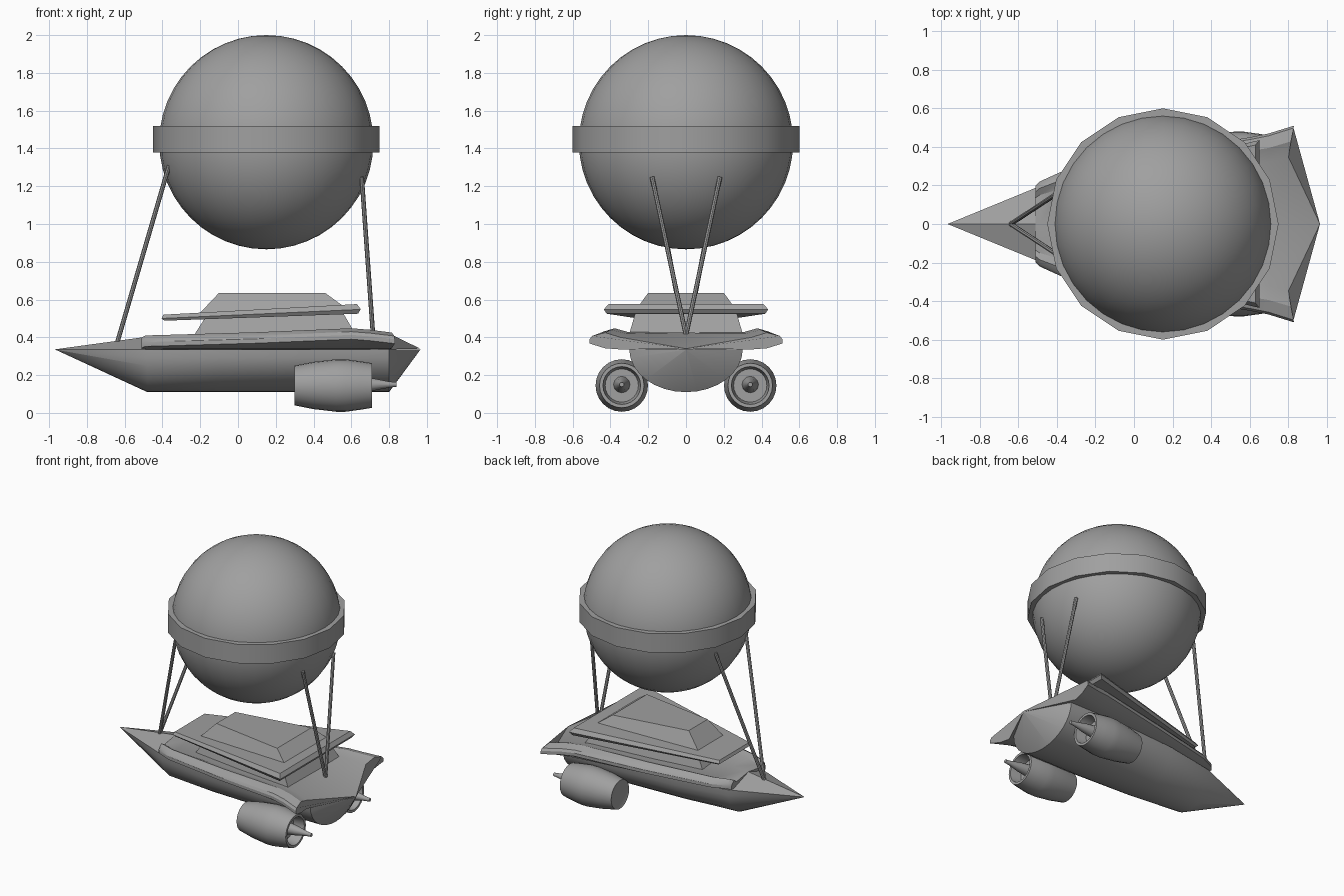
import bpy, bmesh, math
from mathutils import Vector

if "Cube" in bpy.data.objects:
    bpy.data.objects.remove(bpy.data.objects["Cube"])

grey = bpy.data.materials.new("plain grey")
grey.use_nodes = True
grey.diffuse_color = (0.35, 0.35, 0.35, 1)
grey.node_tree.nodes["Principled BSDF"].inputs["Base Color"].default_value = grey.diffuse_color


def finish(name, bm, angle=35):
    bmesh.ops.remove_doubles(bm, verts=bm.verts, dist=0.0005)
    bmesh.ops.recalc_face_normals(bm, faces=bm.faces)
    mesh = bpy.data.meshes.new(name)
    bm.to_mesh(mesh)
    bm.free()
    mesh.materials.append(grey)
    obj = bpy.data.objects.new(name, mesh)
    bpy.context.collection.objects.link(obj)
    bpy.ops.object.select_all(action="DESELECT")
    obj.select_set(True)
    bpy.context.view_layer.objects.active = obj
    bpy.ops.object.shade_smooth_by_angle(angle=math.radians(angle))
    return obj


def loft(name, rings, closed=False, angle=35):
    """Skin a list of equal-length point rings; cap the ends unless closed."""
    bm = bmesh.new()
    rows = [[bm.verts.new(p) for p in ring] for ring in rings]
    n = len(rows[0])
    pairs = list(zip(rows, rows[1:]))
    if closed:
        pairs.append((rows[-1], rows[0]))
    else:
        bm.faces.new(rows[0])
        bm.faces.new(rows[-1])
    for a, b in pairs:
        for i in range(n):
            j = (i + 1) % n
            bm.faces.new((a[i], a[j], b[j], b[i]))
    return finish(name, bm, angle)


def lathe(name, profile, centre, axis, sides, closed=False, angle=35):
    """Turn (radius, distance) pairs about an axis through centre."""
    turn = Vector((0, 0, 1)).rotation_difference(Vector(axis))
    rings = []
    for r, d in profile:
        ring = []
        for i in range(sides):
            a = math.tau * i / sides
            ring.append(Vector(centre) + turn @ Vector((r * math.cos(a), r * math.sin(a), d)))
        rings.append(ring)
    return loft(name, rings, closed, angle)


def rod(name, start, end, radius):
    span = Vector(end) - Vector(start)
    lathe(name, [(radius, 0), (radius, span.length)], start, span.normalized(), 8)


def mirrored(half):
    """Complete a half section, whose first and last points are on the centreline."""
    return half + [(x, -y, z) for x, y, z in reversed(half[1:-1])]


def slab(x0, x1, w0, w1, z0, z1):
    """Four-cornered ring, narrow at the bow and wide at the stern."""
    return [(x0, -w0, z0), (x1, -w1, z1), (x1, w1, z1), (x0, w0, z0)]


# Balloon and its belt
bm = bmesh.new()
bmesh.ops.create_uvsphere(bm, u_segments=32, v_segments=24, radius=0.567)
bmesh.ops.translate(bm, verts=bm.verts, vec=(0.15, 0, 1.433))
finish("balloon", bm)
lathe("balloon_belt", [(0.55, -0.07), (0.6, -0.07), (0.6, 0.07), (0.55, 0.07)],
      (0.15, 0, 1.448), (0, 0, 1), 16, closed=True)

# Hull with an elliptical belly, pointed at both ends
hull = []
for x, w, depth in [(-0.965, 0.001, 0.001), (-0.48, 0.2, 0.225), (-0.1, 0.27, 0.225),
                    (0.35, 0.3, 0.225), (0.8, 0.3, 0.225), (0.965, 0.001, 0.001)]:
    arc = [math.pi * i / 16 for i in range(17)]
    hull.append([(x, w * math.cos(a), 0.335 - depth * math.sin(a)) for a in arc])
loft("hull", hull)


# Foredeck, rising from the bow
def fore(x, w, z):
    return mirrored([(x, 0, z), (x, w, 0.336), (x, 0, 0.334)])


loft("foredeck", [fore(-0.965, 0.001, 0.337), fore(-0.49, 0.195, 0.402)])


# Main deck with side rails flaring into stern wings
def stern_x(y):
    return 0.965 - 0.165 * y / 0.35 if y < 0.35 else 0.8 + 0.03 * (y - 0.35) / 0.16


deck = []
for x, w, mid, top in [(-0.51, 0.2, 0.4, 0.4), (-0.49, 0.22, 0.402, 0.41),
                       (-0.38, 0.27, 0.405, 0.413), (0.1, 0.365, 0.415, 0.427),
                       (0.6, 0.45, 0.425, 0.448), (0.7, 0.47, 0.425, 0.44),
                       (None, 0.51, 0.34, 0.425)]:
    half = [(0, mid), (w * 0.68, top - 0.02 if x else 0.4), (w * 0.84, top),
            (w - 0.012, top - 0.018), (w, top - 0.035), (w, top - 0.058),
            (w * 0.84, 0.342), (w * 0.68, 0.336), (0, 0.334)]
    deck.append(mirrored([(stern_x(y) if x is None else x, y, z) for y, z in half]))
loft("main_deck", deck, angle=30)

# Cabin, overhanging roof and raised roof top
loft("cabin", [slab(-0.24, 0.62, 0.15, 0.3, 0.4, 0.42),
               slab(-0.17, 0.55, 0.12, 0.265, 0.51, 0.54)])
loft("roof_slab", [slab(-0.39, 0.635, 0.175, 0.42, 0.488, 0.525),
                   slab(-0.405, 0.65, 0.185, 0.435, 0.5, 0.548),
                   slab(-0.395, 0.63, 0.175, 0.41, 0.52, 0.576)], angle=20)
loft("roof_top", [slab(-0.21, 0.565, 0.15, 0.255, 0.52, 0.56),
                  slab(-0.1, 0.46, 0.11, 0.2, 0.636, 0.636)])

for side, label in ((-1, "right"), (1, "left")):
    # Engine pods with a hollow exhaust and a spike
    centre = (0, side * 0.34, 0.145)
    lathe(label + "_engine",
          [(0.09, 0.305), (0.105, 0.3), (0.125, 0.4), (0.139, 0.52), (0.139, 0.57),
           (0.128, 0.65), (0.118, 0.71), (0.1, 0.71), (0.088, 0.63)],
          centre, (1, 0, 0), 24)
    lathe(label + "_engine_spike", [(0.045, 0.62), (0.032, 0.72), (0.016, 0.8), (0.012, 0.84)],
          (0, side * 0.34, 0.15), (1, 0, 0), 12)
    # Balloon struts
    rod(label + "_bow_strut", (-0.64, 0, 0.37), (-0.365, side * 0.18, 1.31), 0.012)
    rod(label + "_stern_strut", (0.715, 0, 0.41), (0.655, side * 0.18, 1.25), 0.012)
